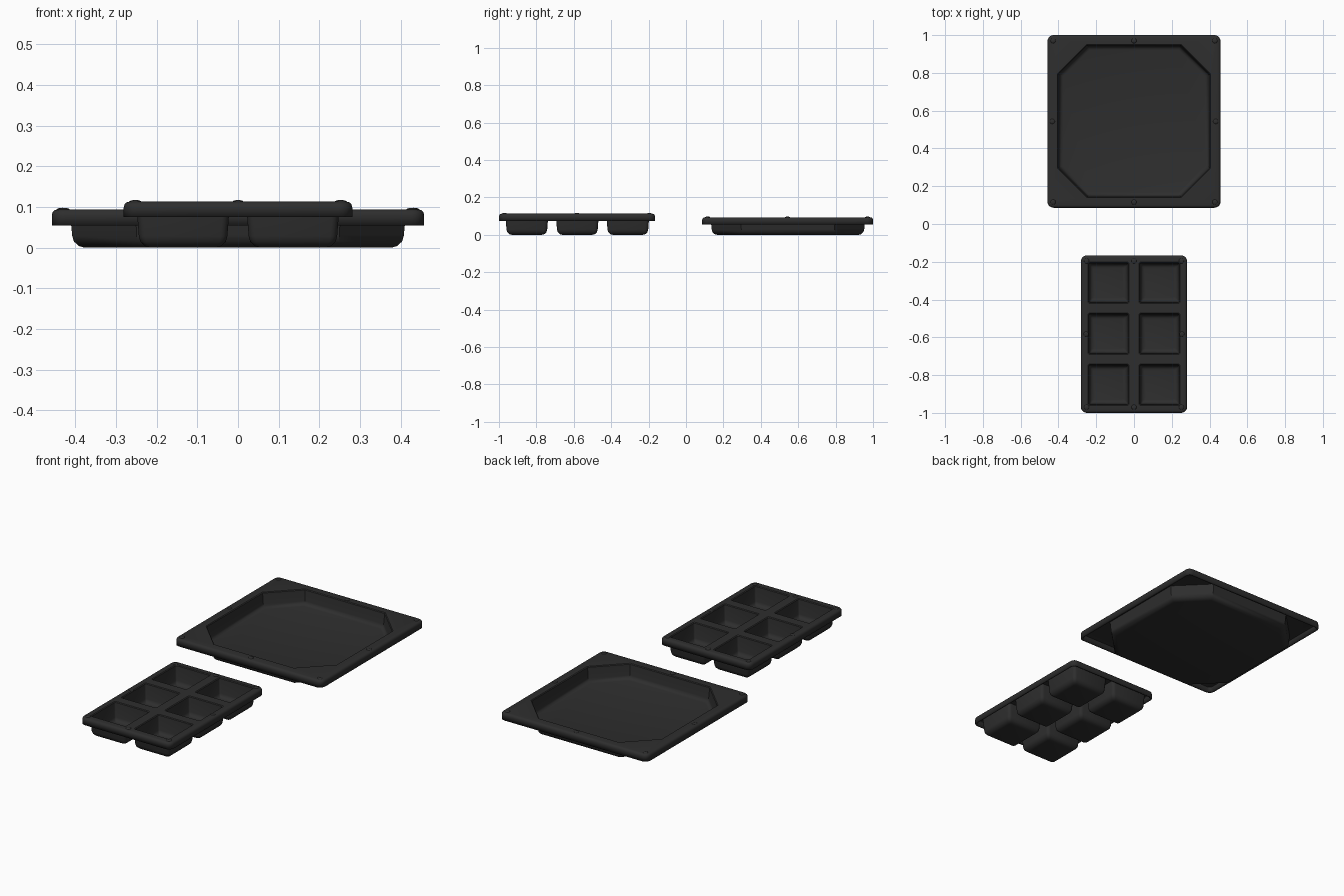
import bpy, bmesh, math

if "Cube" in bpy.data.objects:
    bpy.data.objects.remove(bpy.data.objects["Cube"])

mat = bpy.data.materials.new("charcoal plastic")
mat.diffuse_color = (0.027, 0.027, 0.027, 1)
mat.use_nodes = True
mat.node_tree.nodes["Principled BSDF"].inputs["Base Color"].default_value = mat.diffuse_color


def finish(ob, angle=35):
    ob.data.materials.append(mat)
    bpy.ops.object.select_all(action='DESELECT')
    ob.select_set(True)
    bpy.context.view_layer.objects.active = ob
    bpy.ops.object.shade_smooth_by_angle(angle=math.radians(angle))


def ring(bm, cx, cy, hx, hy, r, seg, z):
    # rounded rectangle, counter-clockwise; seg=1 gives chamfered corners
    out = []
    for k, (sx, sy) in enumerate([(1, 1), (-1, 1), (-1, -1), (1, -1)]):
        for i in range(seg + 1):
            a = math.pi / 2 * (k + i / seg)
            out.append(bm.verts.new((cx + sx * (hx - r) + r * math.cos(a),
                                     cy + sy * (hy - r) + r * math.sin(a), z)))
    return out


def loft(bm, rings, flip=False):
    for a, b in zip(rings, rings[1:]):
        n = len(a)
        for i in range(n):
            j = (i + 1) % n
            f = [a[i], a[j], b[j], b[i]]
            bm.faces.new(f[::-1] if flip else f)


def loop_edges(bm, vs):
    return [bm.edges.get((vs[i - 1], vs[i])) for i in range(len(vs))]


def tray(name, cy, hx, hy, top, skirt, wells, thick):
    # wells: (x, y, half width, corner size, corner segments, corner shrink)
    bm = bmesh.new()
    rr = 0.014
    prof = [(rr * (1 - math.sin(a)), top - rr * (1 - math.cos(a)))
            for a in (0, math.pi / 6, math.pi / 3, math.pi / 2)]
    prof += [(0, skirt)]
    # rounded rim and skirt
    rim = [ring(bm, 0, cy, hx - d, hy - d, 0.032 - d, 5, z) for d, z in prof]
    loft(bm, rim, True)
    edges = loop_edges(bm, rim[0])
    for x, y, h, c, seg, k in wells:
        # well wall, rounded foot and floor
        p = [(-0.004, top), (0, top - 0.004), (0.006, thick + 0.02)]
        p += [(0.006 + 0.02 * (1 - math.cos(a)), thick + 0.02 * (1 - math.sin(a)))
              for a in (math.pi / 6, math.pi / 3, math.pi / 2)]
        rs = [ring(bm, x, y, h - d, h - d, max(c - k * d, 0.003), seg, z) for d, z in p]
        loft(bm, rs)
        bm.faces.new(rs[-1])
        edges += loop_edges(bm, rs[0])
    # flat top between rim and wells
    res = bmesh.ops.triangle_fill(bm, use_beauty=True, use_dissolve=False, edges=edges)
    for f in res['geom']:
        if isinstance(f, bmesh.types.BMFace):
            f.normal_update()
            if f.normal.z < 0:
                f.normal_flip()
    me = bpy.data.meshes.new(name)
    bm.to_mesh(me)
    bm.free()
    ob = bpy.data.objects.new(name, me)
    bpy.context.collection.objects.link(ob)
    finish(ob)
    m = ob.modifiers.new("thickness", 'SOLIDIFY')
    m.thickness = thick
    m.offset = -1
    m.use_even_offset = True

    # stacking bumps at rim corners and edge middles
    bm = bmesh.new()
    for i in (-1, 0, 1):
        for j in (-1, 0, 1):
            if i or j:
                g = bmesh.ops.create_uvsphere(bm, u_segments=12, v_segments=8, radius=1)
                for v in g['verts']:
                    v.co = (i * (hx - 0.03) * (1 if j else 1.01) + v.co.x * 0.014,
                            cy + j * (hy - 0.03) + v.co.y * 0.014,
                            top - 0.001 + v.co.z * 0.005)
    me = bpy.data.meshes.new(name + "_bumps")
    bm.to_mesh(me)
    bm.free()
    ob = bpy.data.objects.new(name + "_bumps", me)
    bpy.context.collection.objects.link(ob)
    finish(ob, 60)


# large square tray with an octagonal basin
tray("large_tray", 0.543, 0.458, 0.457, 0.094, 0.054,
     [(0, 0.545, 0.402, 0.155, 1, 0.586)], 0.012)

# small tray with six square cups
cups = [(sx * 0.135, -0.581 + j * 0.27, 0.105, 0.008, 3, 0.0)
        for sx in (-1, 1) for j in (-1, 0, 1)]
tray("six_cup_tray", -0.583, 0.281, 0.417, 0.113, 0.075, cups, 0.010)
